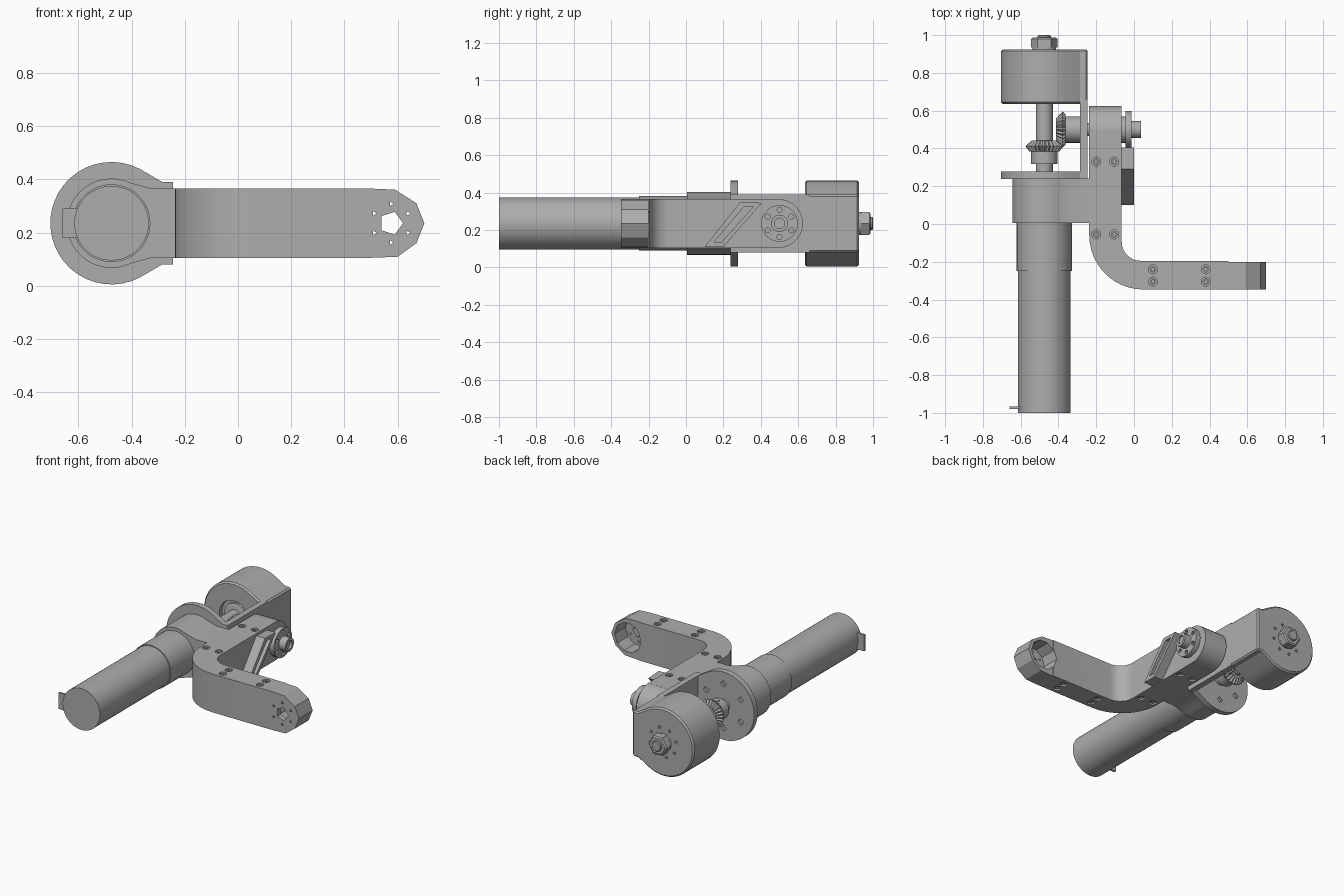
import bpy, bmesh
from math import sin, cos, pi, radians

if "Cube" in bpy.data.objects:
    bpy.data.objects.remove(bpy.data.objects["Cube"])

grey = bpy.data.materials.new("machined_grey")
grey.use_nodes = True
COLOR = (0.42, 0.42, 0.42, 1)
grey.diffuse_color = COLOR
grey.node_tree.nodes["Principled BSDF"].inputs["Base Color"].default_value = COLOR

AX, AZ = -0.475, 0.235       # main shaft axis
HUB_Y = 0.5                  # cross shaft axis
parts = []


def place(axis, u, v, t):
    return {"x": (t, u, v), "y": (u, t, v), "z": (u, v, t)}[axis]


def loft(name, axis, rings):
    """Skin a list of (height, outline) rings and cap both ends."""
    bm = bmesh.new()
    loops = [[bm.verts.new(place(axis, u, v, t)) for u, v in pts] for t, pts in rings]
    n = len(loops[0])
    for a, b in zip(loops, loops[1:]):
        for i in range(n):
            j = (i + 1) % n
            bm.faces.new((a[i], a[j], b[j], b[i]))
    bm.faces.new(loops[0])
    bm.faces.new(loops[-1])
    bmesh.ops.recalc_face_normals(bm, faces=bm.faces)
    mesh = bpy.data.meshes.new(name)
    bm.to_mesh(mesh)
    bm.free()
    mesh.materials.append(grey)
    ob = bpy.data.objects.new(name, mesh)
    bpy.context.collection.objects.link(ob)
    parts.append(ob)
    return ob


def prism(name, axis, pts, lo, hi, bevel=0):
    ob = loft(name, axis, [(lo, pts), (hi, pts)])
    if bevel:
        mod = ob.modifiers.new("edge", "BEVEL")
        mod.width, mod.segments = bevel, 1
        mod.limit_method, mod.angle_limit = "ANGLE", radians(50)
        apply(ob, mod)
    return ob


def circle(cu, cv, r, n=32, start=0, end=2 * pi, tooth=1):
    full = abs(end - start - 2 * pi) < 1e-6
    steps = n if full else n - 1
    out = []
    for i in range(n):
        a = start + (end - start) * i / steps
        k = r * (tooth if i % 2 else 1)
        out.append((cu + k * cos(a), cv + k * sin(a)))
    return out


def lathe(name, axis, cu, cv, stations, n=32, tooth=1):
    return loft(name, axis, [(t, circle(cu, cv, r, n, tooth=tooth)) for t, r in stations])


def rod(name, axis, cu, cv, r, lo, hi, n=32):
    return lathe(name, axis, cu, cv, [(lo, r), (hi, r)], n)


def box(name, x, y, z):
    return prism(name, "z", [(x[0], y[0]), (x[1], y[0]), (x[1], y[1]), (x[0], y[1])], *z)


def apply(ob, mod):
    bpy.context.view_layer.objects.active = ob
    bpy.ops.object.modifier_apply(modifier=mod.name)


def cut(target, cutters):
    for c in cutters:
        mod = target.modifiers.new("cut", "BOOLEAN")
        mod.operation, mod.solver, mod.object = "DIFFERENCE", "EXACT", c
        apply(target, mod)
        parts.remove(c)
        bpy.data.objects.remove(c)


def hole_ring(axis, cu, cv, ring, r, lo, hi, count=6, n=8):
    return [rod("hole_cutter", axis, u, v, r, lo, hi, n)
            for u, v in circle(cu, cv, ring, count, radians(30), radians(390))]


def keyhole(r, angle, shoulder, half, tail):
    """Round outline around the main axis with a squared tail toward +x."""
    a = radians(angle)
    pts = circle(AX, AZ, r, 28, a, 2 * pi - a)
    return pts + [(AX + shoulder, AZ - half), (AX + tail, AZ - half),
                  (AX + tail, AZ + half), (AX + shoulder, AZ + half)]


# Motor
rod("motor_body", "y", AX, AZ, 0.14, -1, -0.25, 48)
rod("motor_gearbox", "y", AX, AZ, 0.146, -0.25, 0.01, 48)
box("motor_terminal", (-0.66, -0.6), (-0.98, -0.965), (0.18, 0.29))

# Motor clamp and flange
prism("motor_clamp", "y", keyhole(0.168, 64, 0.15, 0.13, 0.25), 0.005, 0.24)
flange = prism("flange", "y", keyhole(0.23, 62, 0.19, 0.155, 0.23), 0.238, 0.277)
cut(flange, hole_ring("y", AX, AZ, 0.15, 0.022, 0.262, 0.3, 6, 4))

# Side plate and drum housing
box("side_plate", (-0.285, -0.245), (0.26, 0.66), (AZ - 0.155, AZ + 0.155))
drum = prism("drum_housing", "y", keyhole(0.23, 62, 0.19, 0.155, 0.23), 0.635, 0.925, 0.01)
cut(drum, [rod("bearing_cutter", "y", AX, AZ, 0.11, 0.6, 0.665)]
    + hole_ring("y", AX, AZ, 0.1, 0.01, 0.915, 0.95, 8))
lathe("drum_bearing", "y", AX, AZ, [(0.67, 0.085), (0.65, 0.085), (0.645, 0.075)])

# Main shaft with lock nut
rod("main_shaft", "y", AX, AZ, 0.045, 0.27, 0.7)
lathe("shaft_end", "y", AX, AZ, [(0.9, 0.035), (0.995, 0.035), (1, 0.03)], 24)
rod("washer", "y", AX, AZ, 0.062, 0.92, 0.937)
lathe("lock_nut", "y", AX, AZ, [(0.935, 0.07), (0.98, 0.07), (0.987, 0.06)], 6)

# Bevel gear pair
rod("drive_gear_hub", "y", AX, AZ, 0.07, 0.317, 0.392)
lathe("drive_gear", "y", AX, AZ, [(0.385, 0.08), (0.412, 0.1), (0.442, 0.066)], 48, 0.87)
rod("drive_set_screw", "z", AX, 0.353, 0.022, AZ + 0.05, AZ + 0.073, 12)
rod("driven_gear_hub", "x", HUB_Y, AZ, 0.07, -0.37, -0.28)
lathe("driven_gear", "x", HUB_Y, AZ, [(-0.362, 0.08), (-0.378, 0.096), (-0.412, 0.062)], 48, 0.87)
rod("cross_shaft", "x", HUB_Y, AZ, 0.035, -0.4, 0.02, 24)

# Bent arm: outer and inner bends joined by straight runs
LOW, HIGH = 0.105, 0.365
outer = circle(0.05, -0.06, 0.287, 12, pi, 1.5 * pi)
inner = circle(0.035, -0.095, 0.1, 8, 1.5 * pi, pi)
arm = prism("bent_arm", "z", [(-0.237, HUB_Y)] + outer + [(0.5, -0.347), (0.5, -0.195)]
            + inner + [(-0.065, HUB_Y)], LOW, HIGH)

# Recessed cap screws on both faces of the arm
spots = [(x, y) for x in (-0.2, -0.105) for y in (0.33, -0.055)]
spots += [(x, y) for x in (0.1, 0.38) for y in (-0.24, -0.305)]
for top, inward in ((HIGH, -1), (LOW, 1)):
    a, b = sorted((top - inward * 0.02, top + inward * 0.02))
    cut(arm, [rod("screw_cutter", "z", x, y, 0.024, a, b, 16) for x, y in spots])
    for x, y in spots:
        a, b = sorted((top + inward * 0.006, top + inward * 0.025))
        screw = rod("arm_screw", "z", x, y, 0.017, a, b, 12)
        a, b = sorted((top - inward * 0.02, top + inward * 0.015))
        cut(screw, [rod("socket_cutter", "z", x, y, 0.009, a, b, 6)])

# Arm hub, rounded at the back
prism("arm_hub", "x", circle(HUB_Y - 0.005, AZ, 0.13, 20, pi / 2, -pi / 2),
      -0.237, -0.065)

# Faceted arm tip with a mounting cup
tip = prism("arm_tip", "y", [(0.5, LOW), (0.6, LOW + 0.004), (0.67, 0.16), (0.7, AZ),
            (0.67, 0.31), (0.59, HIGH - 0.004), (0.5, HIGH)], -0.347, -0.2)
cut(tip, [rod("cup_cutter", "y", 0.575, AZ, 0.1, -0.315, -0.1, 10),
          rod("bore_cutter", "y", 0.575, AZ, 0.045, -0.4, -0.3, 5)]
    + hole_ring("y", 0.575, AZ, 0.073, 0.01, -0.4, -0.3, 6, 3))
cut(arm, [rod("cup_cutter", "y", 0.575, AZ, 0.1, -0.315, -0.1, 10)])

# Output disc on the cross shaft
rod("disc_spacer", "x", HUB_Y, AZ, 0.07, -0.07, -0.04)
disc = rod("output_disc", "x", HUB_Y, AZ, 0.098, -0.045, -0.012)
cut(disc, hole_ring("x", HUB_Y, AZ, 0.073, 0.014, -0.03, 0.01))
bush = rod("output_bush", "x", HUB_Y, AZ, 0.046, -0.02, 0.037)
cut(bush, [rod("bush_cutter", "x", HUB_Y, AZ, 0.028, 0.022, 0.06, 24)])

# Slanted rib with a slot
rib = prism("slanted_rib", "x", [(0.1, 0.11), (0.2, 0.11), (0.405, 0.345), (0.29, 0.35)],
            -0.07, 0)
cut(rib, [prism("slot_cutter", "x", [(0.15, 0.135), (0.19, 0.135), (0.36, 0.325), (0.31, 0.325)],
                -0.03, 0.05)])

# Smooth the round parts, keep edges sharp
bpy.ops.object.select_all(action="DESELECT")
for ob in parts:
    ob.select_set(True)
bpy.context.view_layer.objects.active = parts[0]
bpy.ops.object.shade_smooth_by_angle(angle=radians(28))
